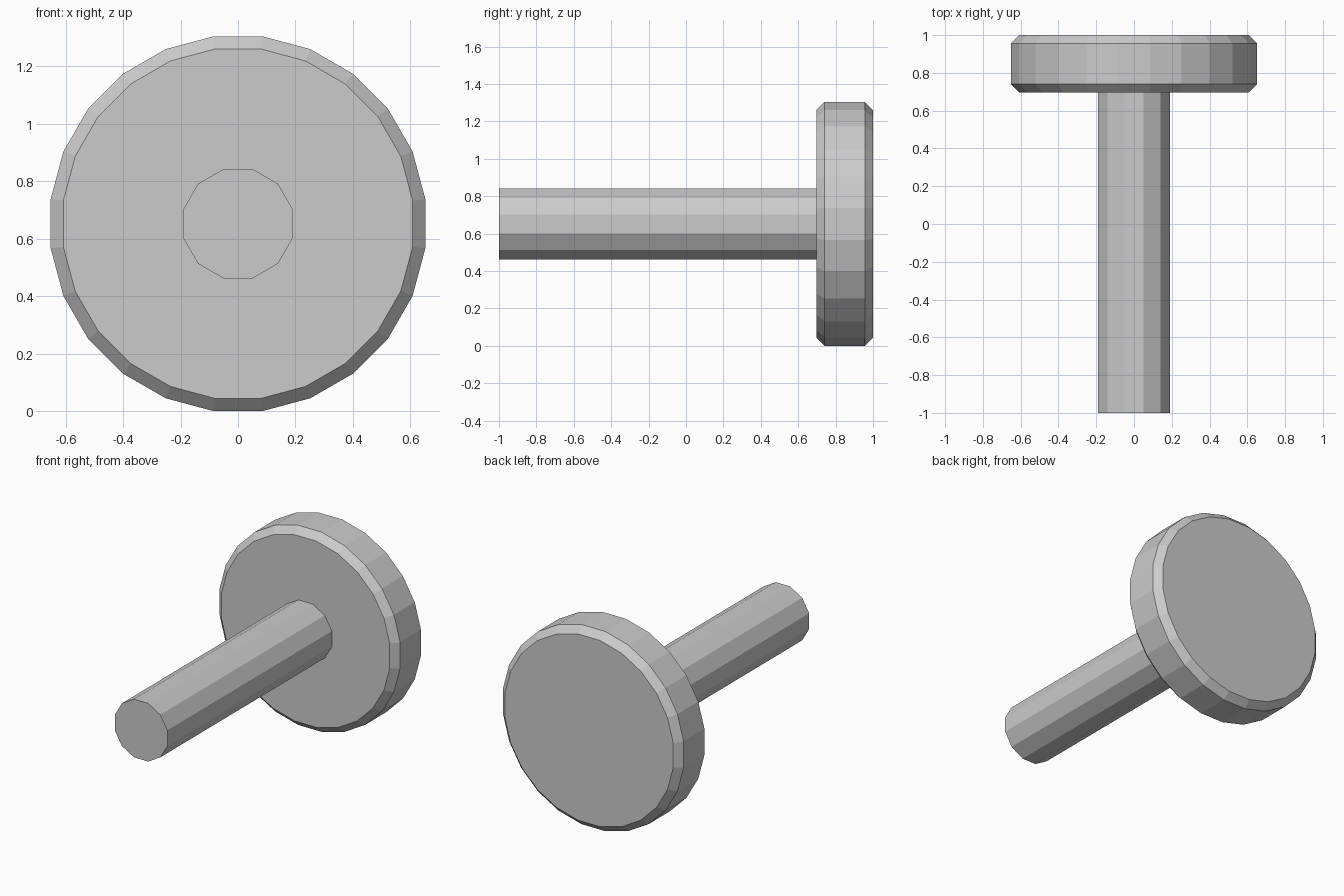
import bpy, bmesh, math

if "Cube" in bpy.data.objects:
    bpy.data.objects.remove(bpy.data.objects["Cube"])

CENTRE_Z = 0.652


def lathe(name, sides, profile):
    """Faceted solid along y from (y, apothem) pairs, flats at top and bottom."""
    bm = bmesh.new()
    rings = []
    for y, apothem in profile:
        r = apothem / math.cos(math.pi / sides)
        ring = []
        for i in range(sides):
            a = 2 * math.pi * (i + 0.5) / sides
            ring.append(bm.verts.new((r * math.cos(a), y, CENTRE_Z + r * math.sin(a))))
        rings.append(ring)
    for low, high in zip(rings, rings[1:]):
        for i in range(sides):
            j = (i + 1) % sides
            bm.faces.new((low[i], low[j], high[j], high[i]))
    bm.faces.new(rings[0])
    bm.faces.new(rings[-1])
    bmesh.ops.recalc_face_normals(bm, faces=bm.faces[:])
    mesh = bpy.data.meshes.new(name)
    bm.to_mesh(mesh)
    bm.free()
    obj = bpy.data.objects.new(name, mesh)
    bpy.context.collection.objects.link(obj)
    return obj


# Chamfered disc head at the back
lathe("disc_head", 24, [(0.697, 0.608), (0.741, 0.652), (0.956, 0.652), (1.0, 0.608)])

# Twelve-sided shaft running forward from the disc
lathe("shaft", 12, [(-1.0, 0.19), (0.70, 0.19)])
